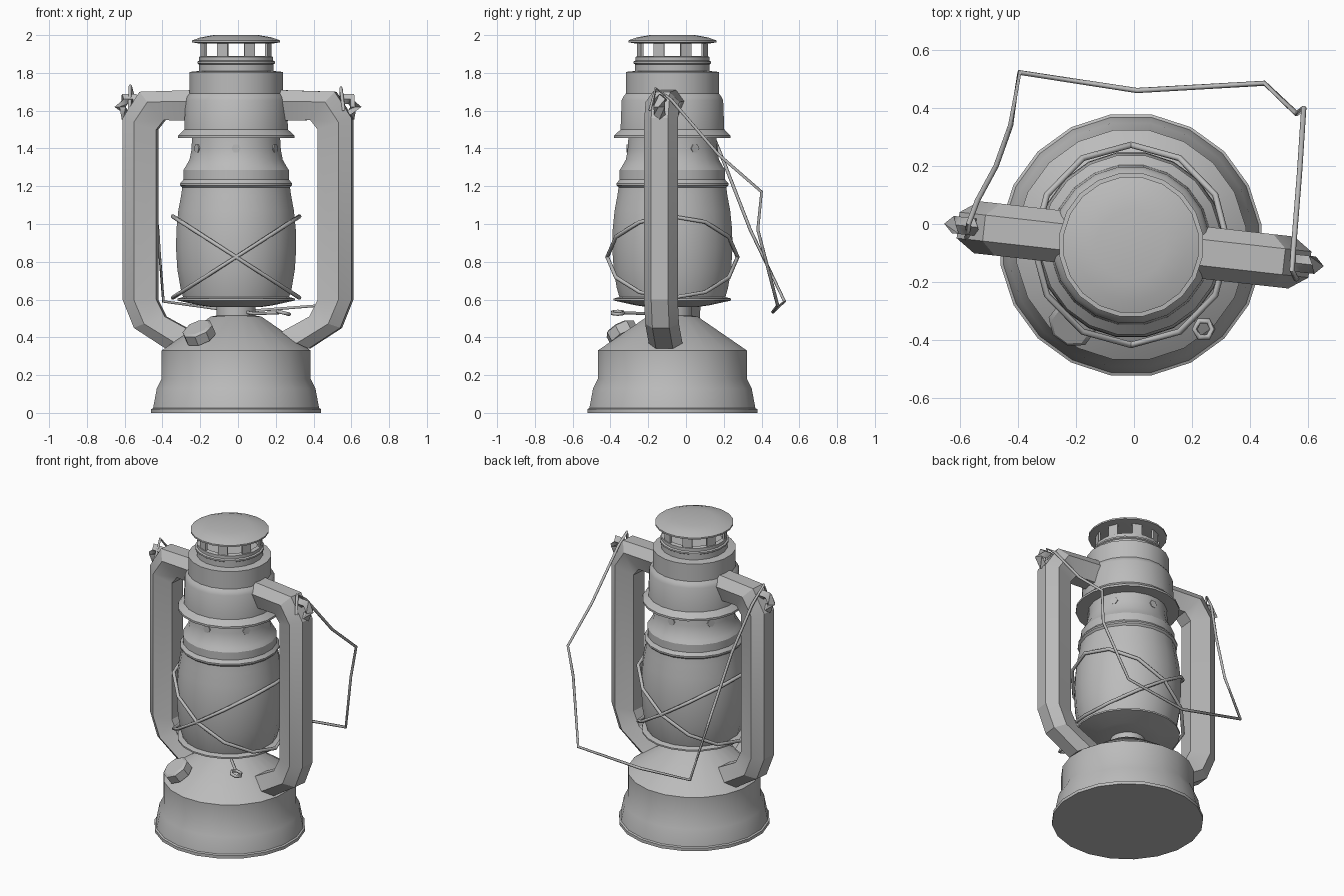
import bpy, bmesh, math
from mathutils import Matrix, Vector

if "Cube" in bpy.data.objects:
    bpy.data.objects.remove(bpy.data.objects["Cube"], do_unlink=True)

metal = bpy.data.materials.new("grey_metal")
metal.use_nodes = True
GREY = (0.5, 0.5, 0.5, 1)
metal.diffuse_color = GREY
metal.node_tree.nodes["Principled BSDF"].inputs["Base Color"].default_value = GREY

AXIS = Vector((-0.01, -0.072, 0))
TWIST = Matrix.Translation((0, -0.072, 0)) @ Matrix.Rotation(math.radians(-6.4), 4, "Z")


def finish(name, bm, angle=30):
    bmesh.ops.recalc_face_normals(bm, faces=bm.faces)
    mesh = bpy.data.meshes.new(name)
    bm.to_mesh(mesh)
    bm.free()
    mesh.materials.append(metal)
    obj = bpy.data.objects.new(name, mesh)
    bpy.context.collection.objects.link(obj)
    bpy.ops.object.select_all(action="DESELECT")
    obj.select_set(True)
    bpy.context.view_layer.objects.active = obj
    bpy.ops.object.shade_smooth_by_angle(angle=math.radians(angle))
    return obj


def bridge(bm, a, b):
    for i in range(len(a)):
        j = (i + 1) % len(a)
        bm.faces.new((a[i], a[j], b[j], b[i]))


def lathe(name, profile, sides=20, matrix=None):
    """Closed solid of revolution from (radius, height) pairs."""
    bm = bmesh.new()
    rings = []
    for r, z in profile:
        angles = [math.tau * (i + 0.5) / sides for i in range(sides)]
        rings.append([bm.verts.new((r * math.cos(a), r * math.sin(a), z)) for a in angles])
    for a, b in zip(rings, rings[1:]):
        bridge(bm, a, b)
    bm.faces.new(rings[0])
    bm.faces.new(rings[-1])
    bm.transform(matrix or Matrix.Translation(AXIS))
    return finish(name, bm)


def wire(name, points, radius, closed=False, sides=6):
    """Tube swept along a polyline."""
    bm = bmesh.new()
    pts = [Vector(p) for p in points]
    n = len(pts)
    rings = []
    for i, p in enumerate(pts):
        prev = pts[i - 1] if closed or i else p
        nxt = pts[(i + 1) % n] if closed or i < n - 1 else p
        rot = (nxt - prev).to_track_quat("Z", "Y")
        rings.append([bm.verts.new(p + rot @ Vector((radius * math.cos(math.tau * k / sides),
                      radius * math.sin(math.tau * k / sides), 0))) for k in range(sides)])
    for a, b in zip(rings, rings[1:]):
        bridge(bm, a, b)
    if closed:
        bridge(bm, rings[-1], rings[0])
    else:
        bm.faces.new(rings[0])
        bm.faces.new(rings[-1])
    return finish(name, bm, 65)


def circle(center, radius, count, matrix=Matrix()):
    return [Vector(center) + matrix @ Vector((radius * math.cos(math.tau * i / count),
            radius * math.sin(math.tau * i / count), 0)) for i in range(count)]


# Fuel tank and neck
lathe("fuel_tank", [(0.455, 0), (0.455, 0.02), (0.445, 0.025), (0.425, 0.13), (0.40, 0.18),
                    (0.40, 0.33), (0.135, 0.51), (0.105, 0.515), (0.105, 0.57)])

# Burner plate below the globe
lathe("burner_plate", [(0.13, 0.56), (0.20, 0.57), (0.315, 0.595), (0.315, 0.605), (0.28, 0.615)])

# Globe
lathe("globe", [(0.28, 0.60), (0.298, 0.66), (0.315, 0.76), (0.322, 0.87), (0.32, 0.97),
                (0.31, 1.07), (0.295, 1.15), (0.288, 1.2)])

# Collar above the globe
lathe("globe_collar", [(0.285, 1.19), (0.30, 1.205), (0.30, 1.215), (0.283, 1.235), (0.283, 1.285),
                       (0.27, 1.305), (0.25, 1.34), (0.24, 1.39), (0.235, 1.47)])

# Hood and chimney
lathe("chimney_hood", [(0.23, 1.455), (0.312, 1.455), (0.312, 1.468), (0.278, 1.50), (0.272, 1.655),
                       (0.262, 1.675), (0.25, 1.69), (0.25, 1.805), (0.20, 1.81), (0.20, 1.845),
                       (0.208, 1.85), (0.208, 1.86), (0.198, 1.865), (0.198, 1.885), (0.175, 1.89),
                       (0.17, 1.85)])
lathe("chimney_cap", [(0.195, 1.955), (0.236, 1.962), (0.236, 1.972), (0.19, 1.988), (0.12, 2.0)])

# Posts of the chimney vent
bm = bmesh.new()
for i in range(8):
    turn = Matrix.Rotation(math.tau * (i + 0.5) / 8, 4, "Z")
    place = Matrix.Translation(AXIS + Vector((0, 0, 1.922)))
    bmesh.ops.create_cube(bm, size=1, matrix=place @ turn @ Matrix.Translation((0.185, 0, 0))
                          @ Matrix.Diagonal((0.012, 0.06, 0.085, 1)))
finish("vent_posts", bm)

# Small hexagonal vents in the collar
bm = bmesh.new()
for i in range(6):
    turn = Matrix.Rotation(math.tau * i / 6 + math.pi / 2, 4, "Z")
    place = Matrix.Translation(AXIS + Vector((0, 0, 1.4)))
    bmesh.ops.create_cone(bm, cap_ends=True, segments=6, radius1=0.025, radius2=0.025, depth=0.009,
                          matrix=place @ turn @ Matrix.Translation((0.238, 0, 0))
                          @ Matrix.Rotation(math.pi / 2, 4, "Y"))
finish("collar_vents", bm)

# Side arms: stations of outer and inner edge (x, z)
STATIONS = [((0.20, 1.71), (0.20, 1.545)), ((0.52, 1.70), (0.39, 1.55)), ((0.61, 1.56), (0.43, 1.50)),
            ((0.61, 0.60), (0.43, 0.60)), ((0.55, 0.45), (0.385, 0.51)), ((0.38, 0.34), (0.22, 0.42))]
SECTION = [(-0.045, 0), (0.045, 0), (0.09, 0.36), (0.05, 1), (-0.05, 1), (-0.09, 0.36)]
for side, label in ((1, "left"), (-1, "right")):
    bm = bmesh.new()
    rings = []
    for outer, inner in STATIONS:
        ring = []
        for y, t in SECTION:
            x, z = Vector(outer).lerp(Vector(inner), t)
            ring.append(bm.verts.new((side * x, y, z)))
        rings.append(ring)
    for a, b in zip(rings, rings[1:]):
        bridge(bm, a, b)
    bm.faces.new(rings[0])
    bm.faces.new(rings[-1])
    bm.transform(TWIST)
    finish(label + "_arm", bm, 20)

    # Pierced ear at the arm's top corner
    upright = Matrix.Rotation(math.pi / 2, 3, "X")
    ear = wire(label + "_ear", circle((side * 0.58, 0, 1.62), 0.048, 6, upright), 0.03, True, 4)
    ear.data.transform(TWIST)

    # Guard wire around the globe, tilted to this side
    loop = []
    for i in range(12):
        a = math.tau * i / 12
        loop.append(AXIS + Vector((0.335 * math.cos(a), 0.345 * math.sin(a),
                                   0.825 + side * 0.215 * math.cos(a))))
    wire(label + "_guard_wire", loop, 0.011, True)

# Carrying bail hanging behind
wire("bail", [(0.56, -0.19, 1.60), (0.545, -0.16, 1.72), (0.55, -0.08, 1.66), (0.57, 0.17, 1.37),
              (0.585, 0.40, 1.17), (0.56, 0.38, 0.97), (0.45, 0.485, 0.57), (0.01, 0.46, 0.535),
              (-0.395, 0.522, 0.59), (-0.425, 0.34, 0.97), (-0.475, 0.20, 1.33),
              (-0.54, 0.08, 1.62), (-0.57, 0.0, 1.73), (-0.575, -0.05, 1.60)], 0.009)

# Wick adjuster rod and ring
wire("wick_rod", [(0.0, -0.1, 0.54), (0.09, -0.2, 0.525), (0.215, -0.33, 0.53)], 0.009)
wire("wick_ring", circle((0.24, -0.362, 0.53), 0.032, 6, Matrix.Rotation(0.25, 3, "Y")), 0.01, True)

# Filler cap on the tank's sloping shoulder
tilt = Vector((-0.33, -0.44, 0.82)).to_track_quat("Z", "Y").to_matrix().to_4x4()
lathe("filler_cap", [(0.06, -0.08), (0.06, -0.03), (0.085, -0.025), (0.085, 0.03), (0.07, 0.04)], 8,
      Matrix.Translation((-0.205, -0.335, 0.42)) @ tilt)
